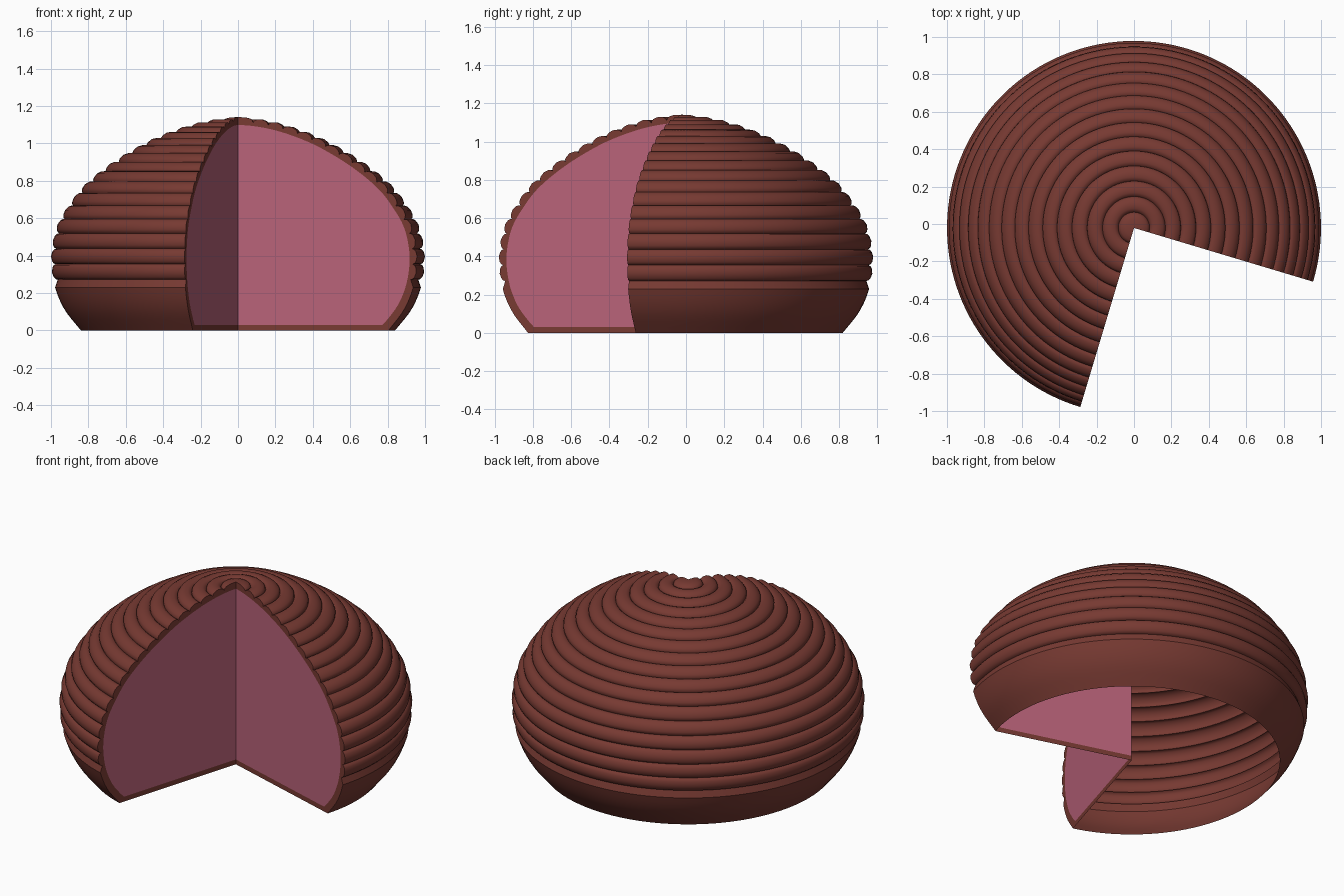
import bpy, bmesh, math
from mathutils import Vector

cube = bpy.data.objects.get("Cube")
if cube:
    bpy.data.objects.remove(cube)


def make_material(name, colour):
    mat = bpy.data.materials.new(name)
    mat.use_nodes = True
    mat.diffuse_color = colour
    mat.node_tree.nodes["Principled BSDF"].inputs["Base Color"].default_value = colour
    return mat


brown = make_material("chocolate brown", (0.185, 0.042, 0.032, 1))
pink = make_material("berry pink", (0.48, 0.122, 0.19, 1))

SHIFT_Y = -0.021                  # centres the cut dome
START = math.radians(-16.7)       # angle of the first cut
SWEEP = math.radians(270)
SEGMENTS = 108
RINGS, PITCH, DEPTH = 17, 0.087, 0.024
BORDER, FLOOR = 0.042, 0.03

# Dome outline from apex to rim, as radius and height
OUTLINE = [(0, 1.14), (0.2, 1.115), (0.4, 1.05), (0.56, 0.97), (0.7, 0.88),
           (0.82, 0.78), (0.9, 0.68), (0.96, 0.58), (0.99, 0.48), (1, 0.38),
           (0.99, 0.28), (0.965, 0.19), (0.92, 0.1), (0.84, 0)]


def smooth_outline(points, steps=24):
    """Catmull-Rom curve through the points."""
    pts = [Vector(p) for p in points]
    pts = [Vector((-pts[1].x, pts[1].y))] + pts + [2 * pts[-1] - pts[-2]]
    curve = []
    for a, b, c, d in zip(pts, pts[1:], pts[2:], pts[3:]):
        for i in range(steps):
            t = i / steps
            curve.append(b + 0.5 * t * (c - a + t * (2 * a - 5 * b + 4 * c - d
                                                     + t * (3 * (b - c) + d - a))))
    return curve + [pts[-2]]


CURVE = smooth_outline(OUTLINE)
LENGTHS = [0]
for p, q in zip(CURVE, CURVE[1:]):
    LENGTHS.append(LENGTHS[-1] + (q - p).length)


def at(s):
    """Point and outward normal at arc length s."""
    i = 0
    while i < len(CURVE) - 2 and LENGTHS[i + 1] < s:
        i += 1
    step = CURVE[i + 1] - CURVE[i]
    f = (s - LENGTHS[i]) / step.length
    tangent = step.normalized()
    return CURVE[i] + step * f, Vector((-tangent.y, tangent.x))


# Ridged outer profile and the smooth inner edge of the rind
outer, inner = [], []


def add_sample(s, dip):
    point, normal = at(s)
    outer.append(point - normal * dip)
    edge = point - normal * BORDER
    inner.append(Vector((max(edge.x, 0), max(edge.y, FLOOR))))


for ring in range(RINGS):
    for u in (0, 0.06, 0.2, 0.5, 0.8, 0.94):
        bulge = math.sin(math.pi * u) ** 0.5
        flat_apex = ring == 0 and u < 0.5
        add_sample((ring + u) * PITCH, 0 if flat_apex else DEPTH * (1 - bulge))
skirt_start = RINGS * PITCH
for i in range(9):
    s = skirt_start + (LENGTHS[-1] - skirt_start) * i / 8
    add_sample(s, DEPTH if i == 0 else 0)
outer[0].x = inner[0].x = 0
outer[-1].y = 0


def place(point, angle):
    return (point.x * math.cos(angle), point.x * math.sin(angle) + SHIFT_Y, point.y)


def finish(bm, name, materials):
    mesh = bpy.data.meshes.new(name)
    bm.to_mesh(mesh)
    bm.free()
    for mat in materials:
        mesh.materials.append(mat)
    obj = bpy.data.objects.new(name, mesh)
    bpy.context.collection.objects.link(obj)
    return obj


# Ridged shell, open underneath
bm = bmesh.new()
apex = bm.verts.new(place(outer[0], 0))
columns = []
for i in range(SEGMENTS + 1):
    angle = START + SWEEP * i / SEGMENTS
    columns.append([apex] + [bm.verts.new(place(p, angle)) for p in outer[1:]])
for left, right in zip(columns, columns[1:]):
    bm.faces.new((apex, left[1], right[1]))
    for j in range(1, len(outer) - 1):
        bm.faces.new((left[j], left[j + 1], right[j + 1], right[j]))
shell = finish(bm, "ridged_shell", [brown])
bpy.ops.object.select_all(action="DESELECT")
shell.select_set(True)
bpy.context.view_layer.objects.active = shell
bpy.ops.object.shade_smooth_by_angle(angle=math.radians(35))


# Cut walls: pink filling with a brown rind and base strip
def cut_wall(name, angle, flip):
    bm = bmesh.new()
    out = [bm.verts.new(place(p, angle)) for p in outer]
    ins = [bm.verts.new(place(p, angle)) for p in inner]
    foot = bm.verts.new(place(Vector((0, 0)), angle))
    sill = bm.verts.new(place(Vector((0, FLOOR)), angle))
    for j in range(len(out) - 1):
        bm.faces.new((out[j], out[j + 1], ins[j + 1], ins[j]))
    bm.faces.new((out[-1], foot, sill, ins[-1]))
    filling = bm.faces.new(ins + [sill])
    filling.material_index = 1
    if flip:
        bmesh.ops.reverse_faces(bm, faces=bm.faces[:])
    bmesh.ops.triangulate(bm, faces=[filling])
    finish(bm, name, [brown, pink])


cut_wall("left_cut_wall", START, False)
cut_wall("right_cut_wall", START + SWEEP, True)
